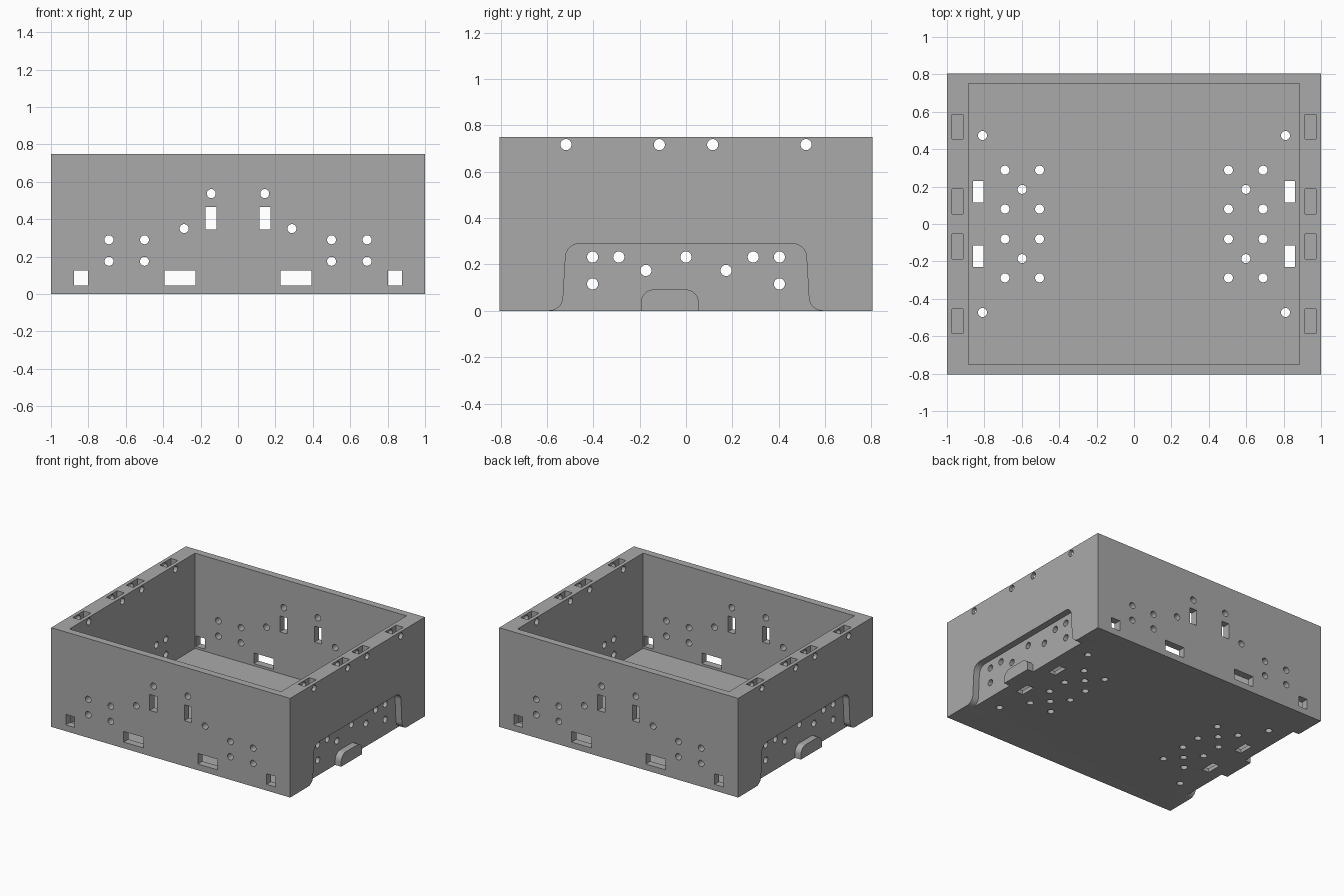
import bpy, bmesh
from math import radians, cos, sin
from mathutils import Matrix, Vector

default = bpy.data.objects.get("Cube")
if default:
    bpy.data.objects.remove(default, do_unlink=True)

HEIGHT, FLOOR, HOLE = 0.75, 0.03, 0.024
RECESS = 0.05

grey = bpy.data.materials.new("plain grey")
grey.use_nodes = True
grey.diffuse_color = (0.4, 0.4, 0.4, 1)
grey.node_tree.nodes["Principled BSDF"].inputs["Base Color"].default_value = (0.4, 0.4, 0.4, 1)


def block(bm, lo, hi):
    """Axis-aligned box between two corners."""
    lo, hi = Vector(lo), Vector(hi)
    bmesh.ops.create_cube(bm, size=1, matrix=Matrix.Translation((lo + hi) / 2)
                          @ Matrix.Diagonal((*(hi - lo), 1)))


def drill(bm, axis, centre, length):
    """Round bar along one axis."""
    turn = {"X": Matrix.Rotation(radians(90), 4, "Y"),
            "Y": Matrix.Rotation(radians(90), 4, "X"),
            "Z": Matrix.Identity(4)}[axis]
    bmesh.ops.create_cone(bm, cap_ends=True, segments=32, radius1=HOLE, radius2=HOLE,
                          depth=length, matrix=Matrix.Translation(centre) @ turn)


def arc(cy, cz, r, start, end, steps=8):
    angles = [radians(start + (end - start) * i / steps) for i in range(steps + 1)]
    return [(cy + r * cos(a), cz + r * sin(a)) for a in angles]


def finish(bm, name):
    bmesh.ops.recalc_face_normals(bm, faces=bm.faces)
    mesh = bpy.data.meshes.new(name)
    bm.to_mesh(mesh)
    bm.free()
    ob = bpy.data.objects.new(name, mesh)
    bpy.context.collection.objects.link(ob)
    mesh.materials.append(grey)
    return ob


def cut(bm, name):
    """Subtract a group of cutters from the case."""
    cutter = finish(bm, name)
    cutter.hide_render = True
    mod = case.modifiers.new(name, "BOOLEAN")
    mod.operation, mod.solver, mod.object = "DIFFERENCE", "EXACT", cutter
    bpy.context.view_layer.objects.active = case
    bpy.ops.object.modifier_apply(modifier=mod.name)
    bpy.data.objects.remove(cutter, do_unlink=True)


# Solid case body
bm = bmesh.new()
block(bm, (-1, -0.805, 0), (1, 0.805, HEIGHT))
case = finish(bm, "open_case")

# Main cavity
bm = bmesh.new()
block(bm, (-0.885, -0.75, FLOOR), (0.885, 0.75, 1))
cut(bm, "cavity_cutter")

# Side recesses, leaving a rounded tab at the bottom edge
left_half = arc(-0.59, 0.06, 0.06, -90, 0) + arc(-0.46, 0.23, 0.06, 180, 90)
right_half = [(-y, z) for y, z in reversed(left_half)]
tab = arc(-0.002, 0.035, 0.057, 0, 90) + arc(-0.138, 0.035, 0.057, 90, 180)
outline = ([(-0.59, -0.05)] + left_half + right_half + [(0.59, -0.05), (0.055, -0.05)]
           + tab + [(-0.195, -0.05)])
bm = bmesh.new()
for side in (-1, 1):
    face = bm.faces.new([bm.verts.new((side * (1 - RECESS), y, z)) for y, z in outline])
    grown = bmesh.ops.extrude_face_region(bm, geom=[face])["geom"]
    bmesh.ops.translate(bm, vec=(side * 0.2, 0, 0),
                        verts=[v for v in grown if isinstance(v, bmesh.types.BMVert)])
cut(bm, "recess_cutter")

# Front and back wall: screw holes and slots
bm = bmesh.new()
for s in (-1, 1):
    for x, z in ((0.69, 0.29), (0.5, 0.29), (0.69, 0.175), (0.5, 0.175),
                 (0.288, 0.35), (0.143, 0.537)):
        drill(bm, "Y", (s * x, 0, z), 2)
    for x, z, w, h in ((0.145, 0.405, 0.06, 0.12), (0.31, 0.087, 0.165, 0.08),
                       (0.84, 0.087, 0.075, 0.08)):
        block(bm, (s * x - w / 2, -1, z - h / 2), (s * x + w / 2, 1, z + h / 2))
cut(bm, "front_back_cutter")

# Side walls: recess holes and rim holes
bm = bmesh.new()
drill(bm, "X", (0, 0, 0.232), 3)
for s in (-1, 1):
    for y, z in ((0.403, 0.232), (0.29, 0.232), (0.173, 0.174), (0.403, 0.116),
                 (0.518, 0.717), (0.115, 0.717)):
        drill(bm, "X", (0, s * y, z), 3)
cut(bm, "side_cutter")

# Floor: screw holes and slots
bm = bmesh.new()
for sx in (-1, 1):
    for sy in (-1, 1):
        for x, y in ((0.81, 0.473), (0.69, 0.288), (0.505, 0.288), (0.598, 0.185),
                     (0.69, 0.08), (0.505, 0.08)):
            drill(bm, "Z", (sx * x, sy * y, 0), 0.3)
        cx, cy = sx * 0.833, sy * 0.173
        block(bm, (cx - 0.029, cy - 0.058, -0.1), (cx + 0.029, cy + 0.058, 0.04))
cut(bm, "floor_cutter")

# Nut pockets in the side rims
bm = bmesh.new()
for sx in (-1, 1):
    for y in (-0.52, -0.12, 0.12, 0.52):
        block(bm, (sx * 0.943 - 0.03, y - 0.066, HEIGHT - 0.07),
              (sx * 0.943 + 0.03, y + 0.066, HEIGHT + 0.1))
cut(bm, "pocket_cutter")

# Single material, smooth curves with sharp edges
case.data.materials.clear()
case.data.materials.append(grey)
for poly in case.data.polygons:
    poly.material_index = 0
for ob in bpy.context.selected_objects:
    ob.select_set(False)
case.select_set(True)
bpy.context.view_layer.objects.active = case
bpy.ops.object.shade_smooth_by_angle(angle=radians(30))
